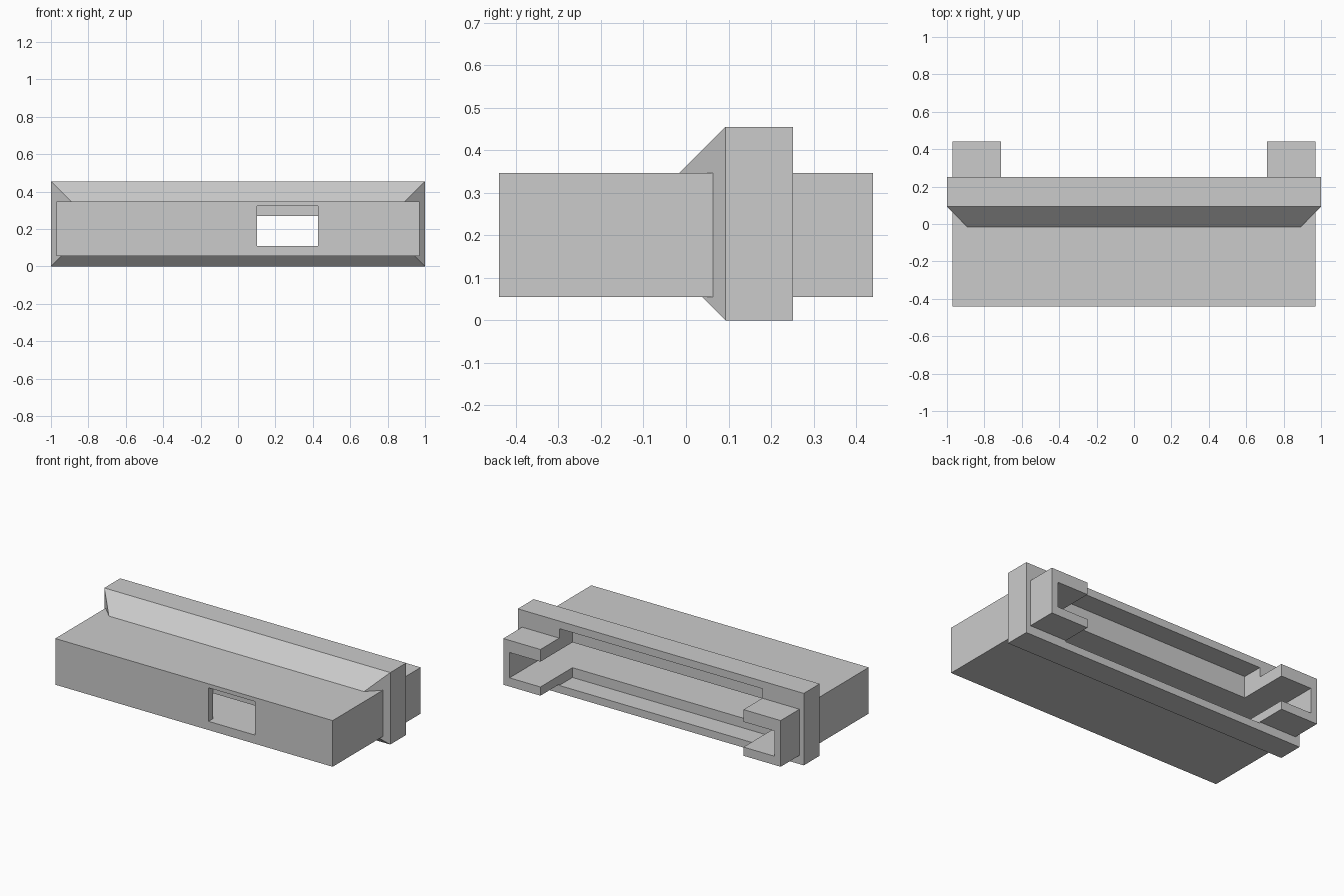
import bpy, bmesh

default = bpy.data.objects.get("Cube")
if default:
    bpy.data.objects.remove(default, do_unlink=True)

grey = bpy.data.materials.new("plain grey")
grey.use_nodes = True
grey.diffuse_color = (0.6, 0.6, 0.6, 1)
grey.node_tree.nodes["Principled BSDF"].inputs["Base Color"].default_value = (0.6, 0.6, 0.6, 1)


def loft(name, sections):
    """Solid through rectangles given as (y, half_width, bottom, top)."""
    bm = bmesh.new()
    rings = [[bm.verts.new(p) for p in
              ((-w, y, lo), (w, y, lo), (w, y, hi), (-w, y, hi))]
             for y, w, lo, hi in sections]
    for a, b in zip(rings, rings[1:]):
        for i in range(4):
            j = (i + 1) % 4
            bm.faces.new((a[i], a[j], b[j], b[i]))
    bm.faces.new(rings[0])
    bm.faces.new(rings[-1])
    bmesh.ops.recalc_face_normals(bm, faces=bm.faces)
    mesh = bpy.data.meshes.new(name)
    bm.to_mesh(mesh)
    bm.free()
    mesh.materials.append(grey)
    ob = bpy.data.objects.new(name, mesh)
    bpy.context.collection.objects.link(ob)
    return ob


def block(name, half_width, y0, y1, z0, z1):
    return loft(name, [(y0, half_width, z0, z1), (y1, half_width, z0, z1)])


def combine(target, tool, operation):
    """Apply a boolean and remove the tool."""
    mod = target.modifiers.new(tool.name, 'BOOLEAN')
    mod.operation, mod.object, mod.solver = operation, tool, 'EXACT'
    bpy.context.view_layer.objects.active = target
    bpy.ops.object.modifier_apply(modifier=mod.name)
    bpy.data.objects.remove(tool, do_unlink=True)


# Long body, later notched at the back to leave the two end tabs
housing = block("housing", 0.97, -0.44, 0.44, 0.055, 0.347)

# Flange with a 45 degree bevel towards the front
bevel = 0.13
flange = loft("flange", [
    (0.093 - bevel, 1 - bevel, bevel, 0.455 - bevel),
    (0.093, 1, 0, 0.455),
    (0.252, 1, 0, 0.455)])
combine(housing, flange, 'UNION')

# Recess across the back of the flange, between the tabs
combine(housing, block("recess", 0.71, 0.12, 0.6, 0.048, 0.407), 'DIFFERENCE')

# Hollow interior, open at the back
combine(housing, block("cavity", 0.926, -0.395, 0.6, 0.11, 0.27), 'DIFFERENCE')

# Window through the front wall
window = block("window", 0.163, -0.6, -0.394, 0.11, 0.322)
window.location.x = 0.265
bpy.context.view_layer.update()
combine(housing, window, 'DIFFERENCE')
